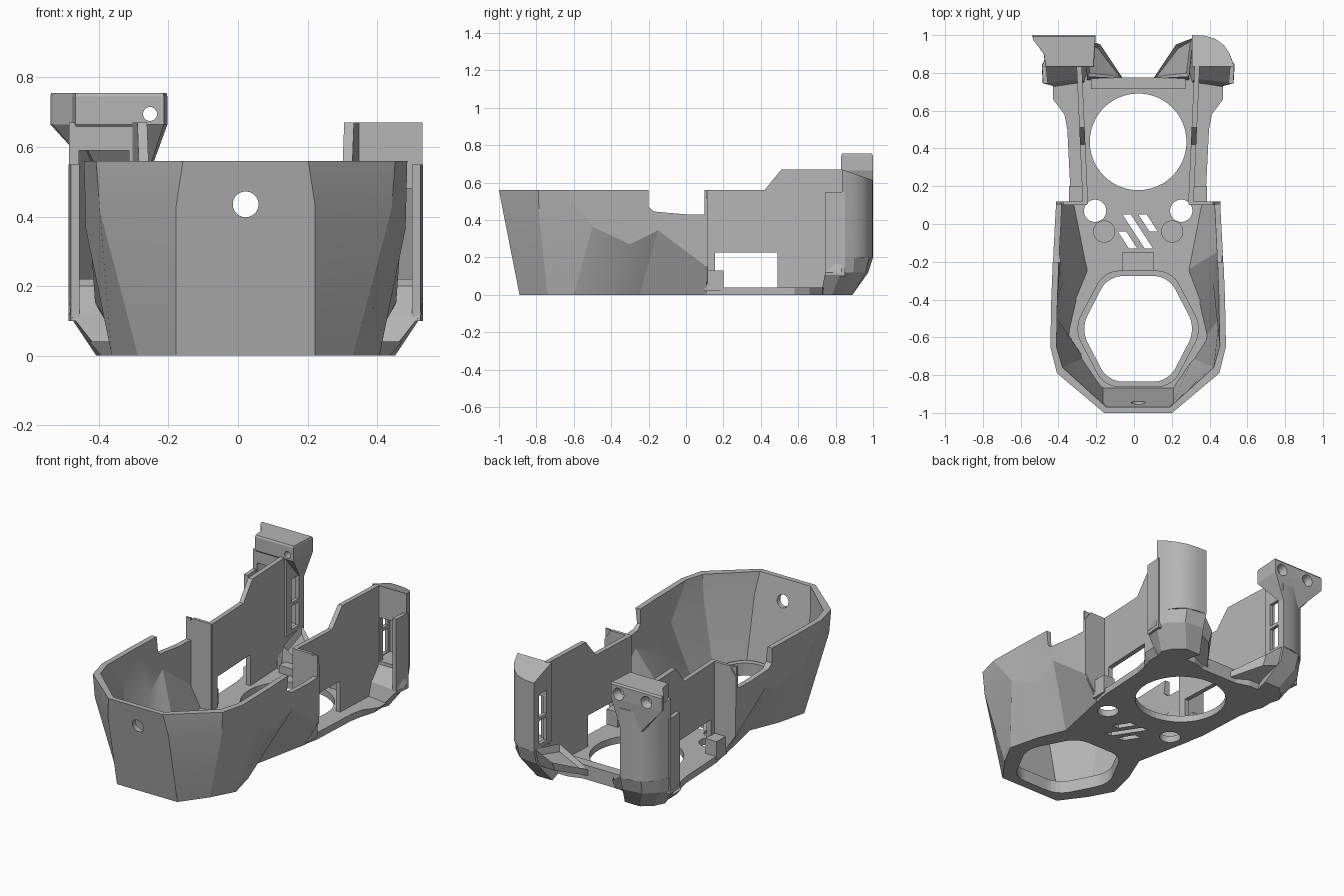
import bpy, bmesh, math
from mathutils import Matrix

cube = bpy.data.objects.get("Cube")
if cube:
    bpy.data.objects.remove(cube, do_unlink=True)

CX = 0.022  # symmetry line of the body

grey = bpy.data.materials.new("light grey plastic")
grey.use_nodes = True
grey.diffuse_color = (0.46, 0.46, 0.46, 1)
grey.node_tree.nodes["Principled BSDF"].inputs["Base Color"].default_value = (0.46, 0.46, 0.46, 1)


def finish(bm, name):
    bmesh.ops.recalc_face_normals(bm, faces=bm.faces)
    mesh = bpy.data.meshes.new(name)
    bm.to_mesh(mesh)
    bm.free()
    mesh.materials.append(grey)
    obj = bpy.data.objects.new(name, mesh)
    bpy.context.scene.collection.objects.link(obj)
    return obj


def loft(name, rings, side=1, bevel=0, recess=0):
    """Join closed rings of (x, y, z) points; x is measured from the symmetry line."""
    bm = bmesh.new()
    rows = [[bm.verts.new((CX + side * x, y, z)) for x, y, z in r] for r in rings]
    n = len(rows[0])
    uprights = []
    for a, b in zip(rows, rows[1:]):
        for i in range(n):
            j = (i + 1) % n
            f = bm.faces.new((a[i], a[j], b[j], b[i]))
            uprights.append(f.edges[3])
    bm.faces.new(rows[0])
    top = bm.faces.new(rows[-1])
    if bevel:
        bmesh.ops.bevel(bm, geom=uprights, offset=bevel, segments=5, affect='EDGES', profile=0.5)
    if recess:
        bmesh.ops.recalc_face_normals(bm, faces=bm.faces)
        bmesh.ops.inset_region(bm, faces=[top], thickness=0.025)
        bmesh.ops.translate(bm, verts=top.verts, vec=(0, 0, -recess))
    return finish(bm, name)


def at(points, z):
    return [(x, y, z) for x, y in points]


def prism(name, points, z0, z1, **kw):
    return loft(name, [at(points, z0), at(points, z1)], **kw)


def box(name, x0, x1, y0, y1, z0, z1, side=1):
    return prism(name, [(x0, y0), (x1, y0), (x1, y1), (x0, y1)], z0, z1, side=side)


def cylinder(name, x, y, z, r, depth, axis='Z', r2=None):
    bm = bmesh.new()
    bmesh.ops.create_cone(bm, cap_ends=True, segments=48, radius1=r,
                          radius2=r if r2 is None else r2, depth=depth)
    if axis == 'Y':
        bm.transform(Matrix.Rotation(math.pi / 2, 4, 'X'))
    bm.transform(Matrix.Translation((CX + x, y, z)))
    return finish(bm, name)


def cut(obj, cutters):
    for c in cutters:
        c.hide_render = True
        m = obj.modifiers.new("cut", 'BOOLEAN')
        m.object, m.operation, m.solver = c, 'DIFFERENCE', 'EXACT'
    bpy.context.view_layer.update()
    deps = bpy.context.evaluated_depsgraph_get()
    mesh = bpy.data.meshes.new_from_object(obj.evaluated_get(deps))
    obj.modifiers.clear()
    obj.data = mesh
    for c in cutters:
        bpy.data.objects.remove(c, do_unlink=True)


def smooth(obj, degrees):
    bpy.ops.object.select_all(action='DESELECT')
    obj.select_set(True)
    bpy.context.view_layer.objects.active = obj
    bpy.ops.object.shade_smooth_by_angle(angle=math.radians(degrees))


def mirrored(half):
    return [(-p[0], *p[1:]) for p in reversed(half)] + half


# Faceted front shell, open at the back
def shell_ring(half):
    outer = mirrored(half)
    inner = [(x * 0.93, y + 0.03 if y < -0.7 else y, z) for x, y, z in reversed(outer)]
    return outer + inner


foot = [(0.2, -0.89), (0.31, -0.74), (0.385, -0.6), (0.34, -0.42), (0.27, -0.25), (0.345, 0.11)]
waist = [(0.2, -0.975, 0.43), (0.42, -0.785, 0.42), (0.46, -0.5, 0.365), (0.425, -0.3, 0.27),
         (0.447, -0.15, 0.345), (0.433, 0.11, 0.15)]
rim = [(0.18, -1), (0.43, -0.79), (0.465, -0.65), (0.46, -0.4), (0.45, -0.15), (0.435, 0.11)]
shell = loft("front_shell", [shell_ring(at(foot, 0)), shell_ring(waist), shell_ring(at(rim, 0.56))])
smooth(shell, 14)
notch = loft("notch", [[(x, -0.2, 0.7), (x, -0.2, 0.47), (x, -0.17, 0.445), (x, 0, 0.43),
                        (x, 0.1, 0.43), (x, 0.1, 0.7)] for x in (-0.7, 0.7)])
cut(shell, [notch, cylinder("port", 0, -0.95, 0.435, 0.037, 0.3, 'Y')])

# Floor plate with its openings
edge = foot[:-1] + [(0.30, -0.1), (0.36, 0.2), (0.375, 0.5), (0.39, 0.58), (0.415, 0.66), (0.415, 0.73),
                    (0.33, 0.8), (0.2, 0.8), (0.12, 0.775)]
upper = [(x + 0.035 if 0.6 < y < 0.75 else x, y) for x, y in edge]
floor = loft("floor_plate", [at(mirrored(edge), 0), at(mirrored(upper), 0.04)])
mouth = [(0.16, -0.835), (0.305, -0.555), (0.16, -0.275)]
cutters = [prism("mouth", mirrored(mouth), -0.1, 0.2, bevel=0.075),
           cylinder("fan_hole", 0, 0.435, 0, 0.256, 0.4)]
for s in (-1, 1):
    cutters.append(cylinder("screw_hole", s * 0.228, 0.07, 0, 0.059, 0.4))
    cutters.append(cylinder("screw_seat", s * 0.18, -0.04, 0.05, 0.056, 0.05))
for x, y0, y1 in ((-0.085, -0.13, -0.04), (-0.002, -0.13, 0.05), (0.082, -0.04, 0.05)):
    lean = lambda y: x - 0.65 * (y + 0.04)
    cutters.append(prism("vent", [(lean(y0) - 0.022, y0), (lean(y0) + 0.022, y0),
                                  (lean(y1) + 0.022, y1), (lean(y1) - 0.022, y1)], -0.1, 0.2))
cut(floor, cutters)
box("floor_clip", -0.085, 0.085, -0.25, -0.15, 0.03, 0.1)
box("rear_crossbar", -0.25, 0.25, 0.715, 0.775, 0.02, 0.085)

# Lip around the front opening
lip_out = [(x * 1.12, -0.555 + (y + 0.555) * 1.1) for x, y in mouth]
lip = prism("mouth_lip", mirrored(lip_out), 0.01, 0.075, bevel=0.075)
cut(lip, [prism("lip_cut", mirrored(mouth), -0.1, 0.2, bevel=0.075)])

# Column plan, and its toe that tapers to the floor
column_plan = [(0.285, 0.835), (0.285, 1.0), (0.35, 0.997), (0.41, 0.98), (0.455, 0.945),
               (0.485, 0.9), (0.508, 0.835)]
toe_low = [(0.28, 0.74), (0.41, 0.72), (0.43, 0.78), (0.4, 0.84), (0.34, 0.89), (0.24, 0.89)]
toe_mid = [(0.3, 0.77), (0.505, 0.745), (0.51, 0.83), (0.475, 0.895), (0.405, 0.96), (0.285, 0.975)]
toe_top = [(0.3, 0.835), (0.49, 0.835), (0.508, 0.84), (0.485, 0.9), (0.41, 0.98), (0.285, 1.0)]

for s, label, window_top in ((-1, "right", 0.64), (1, "left", 0.48)):
    # Tall side panel, splayed slightly, with a low window
    side_view = [(0.105, 0.03), (0.105, 0.56), (0.42, 0.56), (0.51, 0.67), (0.84, 0.67), (0.84, 0.03)]
    panel = loft(label + "_side_panel",
                 [[(t + 0.045 * (y - 0.1), y, z) for y, z in side_view] for t in (0.265, 0.293)], side=s)
    cut(panel, [box("window", 0.2, 0.4, 0.155, 0.49, 0.04, 0.225, s)])

    # Flange that joins shell and panel, with its foot
    flange = [(0.27, 0.03), (0.35, 0.03), (0.433, 0.15), (0.435, 0.5), (0.395, 0.56), (0.27, 0.56)]
    loft(label + "_flange", [[(x, y, z) for x, z in flange] for y in (0.1, 0.118)], side=s)
    box(label + "_flange_foot", 0.29, 0.365, 0.1, 0.2, 0.02, 0.13, s)

    # Rear column with a sloping top, hollowed by a front window and two slots
    column = loft(label + "_rear_column",
                  [at(column_plan, 0.2),
                   [(x, y, 0.67 - 0.35 * (y - 0.835)) for x, y in column_plan]], side=s)
    smooth(column, 35)
    hollow = [(0.335, 0.8), (0.48, 0.8), (0.48, 0.85), (0.44, 0.925), (0.40, 0.955), (0.306, 0.97),
              (0.306, 0.86), (0.335, 0.86)]
    cut(column, [prism("hollow", hollow, 0.22, window_top - 0.05 * (s < 0), side=s)]
        + [box("slot", 0.25, 0.34, 0.88, 0.95, z, z + 0.14, s) for z in (0.225, 0.385)])
    loft(label + "_column_lip", [at([(0.478, 0.745), (0.503, 0.745), (0.51, 0.85), (0.488, 0.85)], z)
                                 for z in (0.1, 0.55)], side=s)
    loft(label + "_column_toe", [at(toe_low, 0), at(toe_mid, 0.12), at(toe_top, 0.2)], side=s)

    # Air nozzle pointing to the middle
    loft(label + "_nozzle",
         [[(0.08, 0.77, 0.025), (0.27, 0.76, 0.025), (0.29, 0.95, 0.1), (0.2, 0.92, 0.08)],
          [(0.08, 0.77, 0.06), (0.27, 0.78, 0.17), (0.29, 0.985, 0.21), (0.2, 0.95, 0.14)]],
         side=s, recess=0.03)

# Mounting head on the taller column
head_plan = [(-0.225, 1.0), (-0.562, 1.0), (-0.555, 0.975), (-0.5, 0.9), (-0.49, 0.83), (-0.235, 0.83)]
head_low = [(-0.285, 1.0), (-0.41, 0.98), (-0.42, 0.972), (-0.42, 0.965), (-0.41, 0.96), (-0.29, 0.97)]
head_top = [(x * 0.985 - 0.006, 0.9 + (y - 0.9) * 0.93) for x, y in head_plan]
head = loft("mounting_head", [at(head_low, 0.5), at(head_plan, 0.665), at(head_plan, 0.745),
                              at(head_top, 0.755)])
screws = []
for x, depth in ((-0.275, 0.4), (-0.46, 0.2)):
    screws.append(cylinder("countersink", x, 0.985, 0.695, 0.04, 0.06, 'Y', 0.022))
    screws.append(cylinder("bore", x, 1, 0.695, 0.02, depth, 'Y'))
cut(head, screws)
